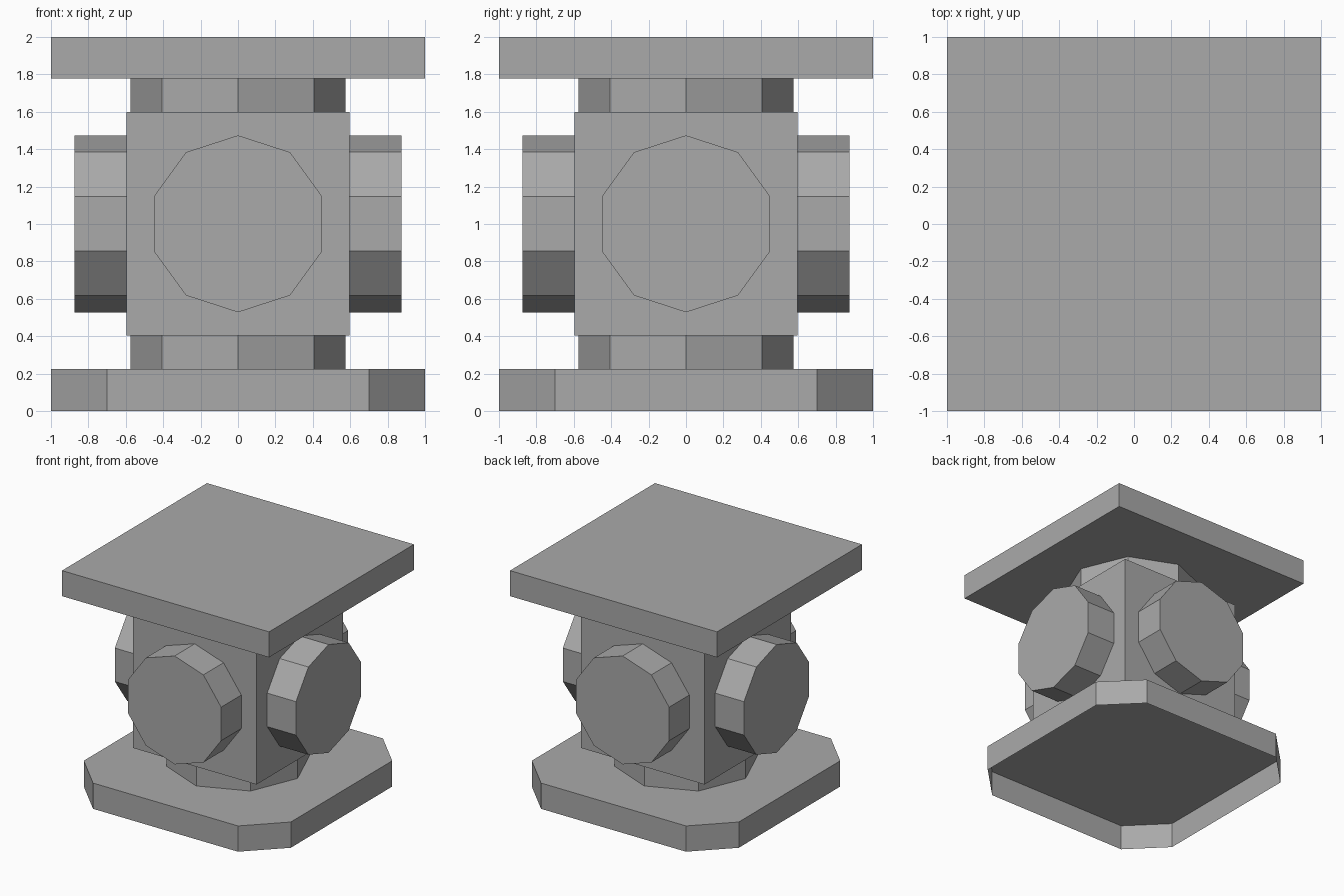
import bpy
import math
from mathutils import Matrix

cube = bpy.data.objects.get("Cube")
if cube:
    bpy.data.objects.remove(cube, do_unlink=True)

grey = bpy.data.materials.new("mid_grey")
grey.use_nodes = True
grey.diffuse_color = (0.4, 0.4, 0.4, 1)
grey.node_tree.nodes["Principled BSDF"].inputs["Base Color"].default_value = (0.4, 0.4, 0.4, 1)


def prism(name, outline, low, high, matrix=None, bottom=True):
    """Extrude a counter-clockwise outline along z, then place it."""
    n = len(outline)
    verts = [(x, y, z) for z in (low, high) for x, y in outline]
    faces = [tuple(range(n, 2 * n))]
    faces += [(i, (i + 1) % n, (i + 1) % n + n, i + n) for i in range(n)]
    if bottom:
        faces.append(tuple(reversed(range(n))))
    mesh = bpy.data.meshes.new(name)
    mesh.from_pydata(verts, [], faces)
    if matrix:
        mesh.transform(matrix)
    mesh.materials.append(grey)
    obj = bpy.data.objects.new(name, mesh)
    bpy.context.collection.objects.link(obj)


def polygon(sides, radius):
    return [(radius * math.cos(math.tau * i / sides), radius * math.sin(math.tau * i / sides))
            for i in range(sides)]


def square(half):
    return [(-half, -half), (half, -half), (half, half), (-half, half)]


# Hollow base plate with clipped corners, open underneath
c = 0.7
clipped = [(-c, -1), (c, -1), (1, -c), (1, c), (c, 1), (-c, 1), (-1, c), (-1, -c)]
prism("base_plate", clipped, 0, 0.225, bottom=False)

# Octagonal collars, central block and square top plate
prism("lower_collar", polygon(8, 0.576), 0.225, 0.405)
prism("centre_block", square(0.597), 0.405, 1.6)
prism("upper_collar", polygon(8, 0.576), 1.6, 1.777)
prism("top_plate", square(1), 1.777, 2)

# Ten-sided disc on each side, with a corner pointing up
for i, side in enumerate(("left", "back", "right", "front")):
    place = (Matrix.Translation((0, 0, 1.001))
             @ Matrix.Rotation(i * math.pi / 2, 4, "Z")
             @ Matrix.Rotation(math.pi / 2, 4, "Y"))
    prism(side + "_disc", polygon(10, 0.473), 0.597, 0.875, place)
